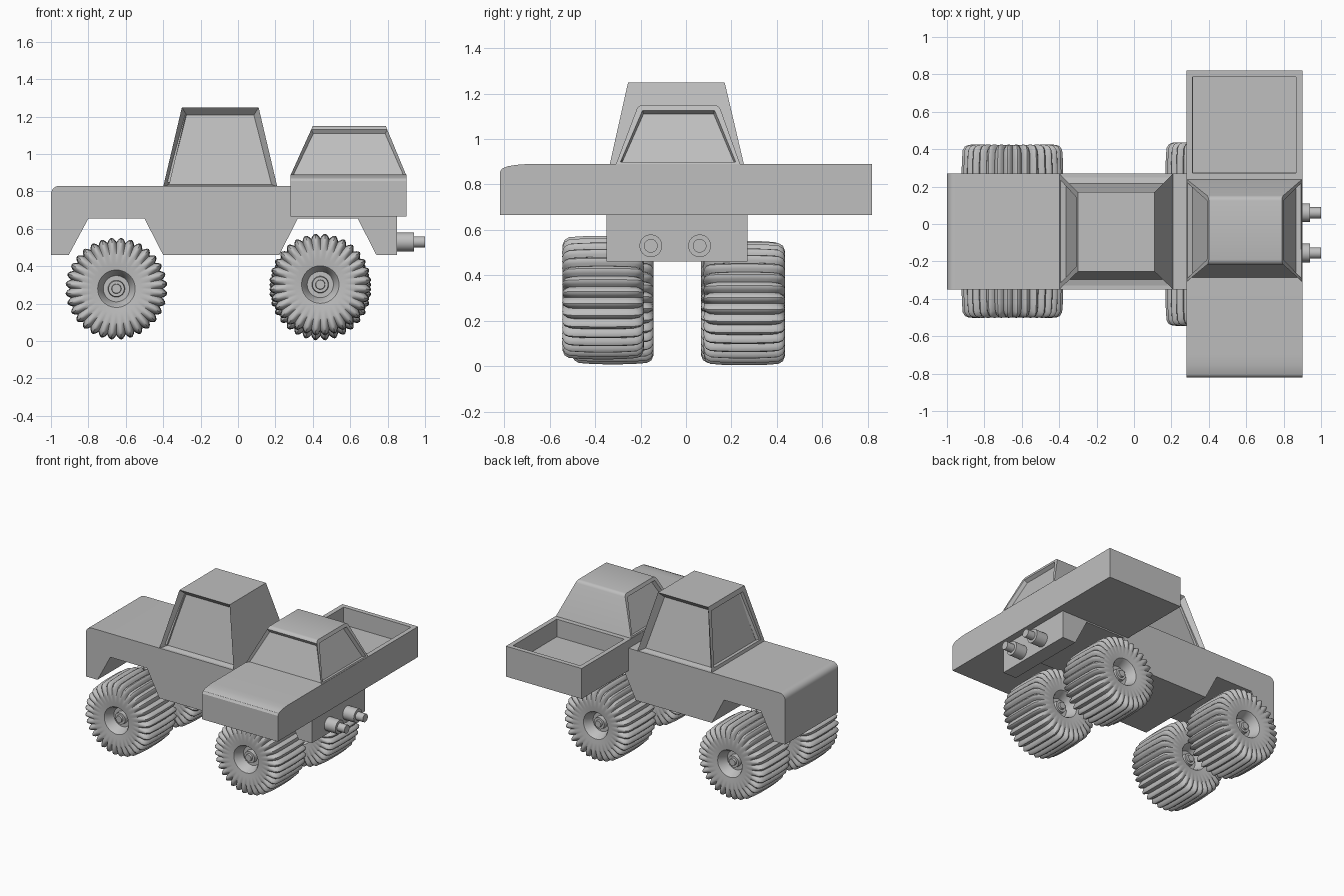
import bpy
import bmesh
import math
from mathutils import Vector

if "Cube" in bpy.data.objects:
    bpy.data.objects.remove(bpy.data.objects["Cube"])

GREY = (0.52, 0.52, 0.52, 1)
mat = bpy.data.materials.new("plain grey")
mat.use_nodes = True
mat.diffuse_color = GREY
bsdf = mat.node_tree.nodes["Principled BSDF"]
bsdf.inputs["Base Color"].default_value = GREY
bsdf.inputs["Roughness"].default_value = 0.7


def add_object(name, mesh, location=(0, 0, 0)):
    obj = bpy.data.objects.new(name, mesh)
    obj.location = location
    bpy.context.scene.collection.objects.link(obj)
    return obj


def finish(name, bm, angle=30):
    bmesh.ops.recalc_face_normals(bm, faces=bm.faces)
    mesh = bpy.data.meshes.new(name)
    bm.to_mesh(mesh)
    bm.free()
    mesh.materials.append(mat)
    obj = add_object(name, mesh)
    bpy.ops.object.select_all(action="DESELECT")
    obj.select_set(True)
    bpy.context.view_layer.objects.active = obj
    bpy.ops.object.shade_smooth_by_angle(angle=math.radians(angle))
    return obj


def prism(name, outline, place, lo, hi):
    """Extrude an outline; place(u, v, d) maps it into space."""
    bm = bmesh.new()
    ends = [[bm.verts.new(place(u, v, d)) for u, v in outline] for d in (lo, hi)]
    for end in ends:
        bm.faces.new(end)
    for i in range(len(outline)):
        j = (i + 1) % len(outline)
        bm.faces.new((ends[0][i], ends[0][j], ends[1][j], ends[1][i]))
    return finish(name, bm)


def frustum(base, top, z0, z1):
    """Tapered box; base and top are (x0, x1, y0, y1)."""
    bm = bmesh.new()
    rings = []
    for (x0, x1, y0, y1), z in ((base, z0), (top, z1)):
        rings.append([bm.verts.new((x, y, z)) for x, y in
                      ((x0, y0), (x1, y0), (x1, y1), (x0, y1))])
    bm.faces.new(rings[0][::-1])
    bm.faces.new(rings[1])
    for i in range(4):
        j = (i + 1) % 4
        bm.faces.new((rings[0][i], rings[0][j], rings[1][j], rings[1][i]))
    bm.normal_update()
    return bm


def recess(bm, direction, frame, slope, depth):
    """Inset the face looking in a direction: flat frame, then a sunken pane."""
    bm.normal_update()
    face = max(bm.faces, key=lambda f: f.normal.dot(Vector(direction)))
    if frame:
        bmesh.ops.inset_individual(bm, faces=[face], thickness=frame)
    bmesh.ops.inset_individual(bm, faces=[face], thickness=slope, depth=-depth)


# Long truck: body with two wheel arches and a rounded nose
half_body = [(-1, 0.46), (-0.905, 0.46), (-0.80, 0.655), (-0.50, 0.655),
             (-0.40, 0.46), (0.22, 0.46), (0.32, 0.655), (0.64, 0.655),
             (0.74, 0.46), (0.85, 0.46), (0.85, 0.70), (0.30, 0.70),
             (0.30, 0.83)]
nose = [(-0.955 - 0.045 * math.sin(a), 0.785 + 0.045 * math.cos(a))
        for a in (math.radians(15 * k) for k in range(7))]
prism("long_body", half_body + nose, lambda u, v, d: (u, d, v), -0.35, 0.27)

# Long truck: cab with sunken side windows and a framed windscreen
bm = frustum((-0.40, 0.21, -0.35, 0.27), (-0.30, 0.11, -0.255, 0.17), 0.825, 1.25)
for side in (-1, 1):
    recess(bm, (0, side, 0), 0, 0.04, 0.05)
recess(bm, (-1, 0, 0), 0.045, 0.003, 0.03)
finish("long_cab", bm)

# Crossing truck: hood and middle section
hood = [(0.24, 0.665), (0.24, 0.89), (-0.70, 0.89), (-0.75, 0.886),
        (-0.785, 0.88), (-0.81, 0.87), (-0.82, 0.855), (-0.82, 0.665)]
prism("cross_body", hood, lambda u, v, d: (d, u, v), 0.28, 0.90)

# Crossing truck: open cargo bed
bed = (0.28, 0.90, 0.24, 0.82)
bm = frustum(bed, bed, 0.665, 0.89)
recess(bm, (0, 0, 1), 0.048, 0.001, 0.13)
finish("cross_bed", bm)

# Crossing truck: cab with softened roof edges and windows
bm = frustum((0.28, 0.90, -0.31, 0.24), (0.40, 0.79, -0.21, 0.145), 0.885, 1.15)
roof_edges = [e for e in bm.edges
              if all(v.co.z > 1 for v in e.verts)
              and abs(e.verts[0].co.y - e.verts[1].co.y) < 0.01]
bmesh.ops.bevel(bm, geom=roof_edges, offset=0.02, segments=3, profile=0.5,
                affect="EDGES")
recess(bm, (0, -1, 0), 0, 0.02, 0.02)
for side in (-1, 1):
    recess(bm, (side, 0, 0), 0.026, 0.006, 0.028)
finish("cross_cab", bm)

# Exhaust pipes: wide collar and narrow tip
for label, y in (("front", -0.155), ("back", 0.06)):
    for part, r, x0, x1 in (("collar", 0.05, 0.84, 0.94), ("tip", 0.03, 0.93, 1.0)):
        ring = [(r * math.cos(k * math.tau / 24), r * math.sin(k * math.tau / 24))
                for k in range(24)]
        prism(f"{label}_exhaust_{part}", ring,
              lambda u, v, d, y=y: (d, y + u, 0.53 + v), x0, x1)

# Wheel: lathed half profile (offset, radius, groove amount), mirrored
half = [(0.145, 0, 0), (0.145, 0.024, 0), (0.13, 0.026, 0), (0.13, 0.042, 0),
        (0.10, 0.045, 0), (0.10, 0.07, 0), (0.16, 0.092, 0), (0.17, 0.10, 0),
        (0.174, 0.13, 0), (0.178, 0.18, 0), (0.180, 0.205, 0.6),
        (0.178, 0.235, 1), (0.17, 0.255, 1), (0.15, 0.267, 1),
        (0.10, 0.271, 1), (0.04, 0.273, 1)]
profile = half + [(-y, r, g) for y, r, g in reversed(half)]
LUGS, STEPS = 32, 6
count = LUGS * STEPS
bm = bmesh.new()
rings = []
for k in range(count):
    a = math.tau * k / count
    groove = 1 - abs(math.sin(a * LUGS / 2))
    ring = []
    for y, r, g in profile:
        rr = r - 0.024 * g * groove
        yy = y - math.copysign(0.016 * g * groove, y) * (abs(y) > 0.14)
        ring.append(bm.verts.new((rr * math.cos(a), yy, rr * math.sin(a))))
    rings.append(ring)
for k in range(count):
    a, b = rings[k], rings[(k + 1) % count]
    for i in range(len(profile) - 1):
        bm.faces.new((a[i], a[i + 1], b[i + 1], b[i]))
bmesh.ops.remove_doubles(bm, verts=bm.verts, dist=0.00005)
wheel = finish("left_front_wheel", bm, 40)
wheel.location = (-0.65, -0.322, 0.28)
for name, spot in (("left_back_wheel", (-0.65, 0.245, 0.28)),
                   ("right_front_wheel", (0.44, -0.365, 0.302)),
                   ("right_back_wheel", (0.44, 0.257, 0.276))):
    add_object(name, wheel.data, spot)
